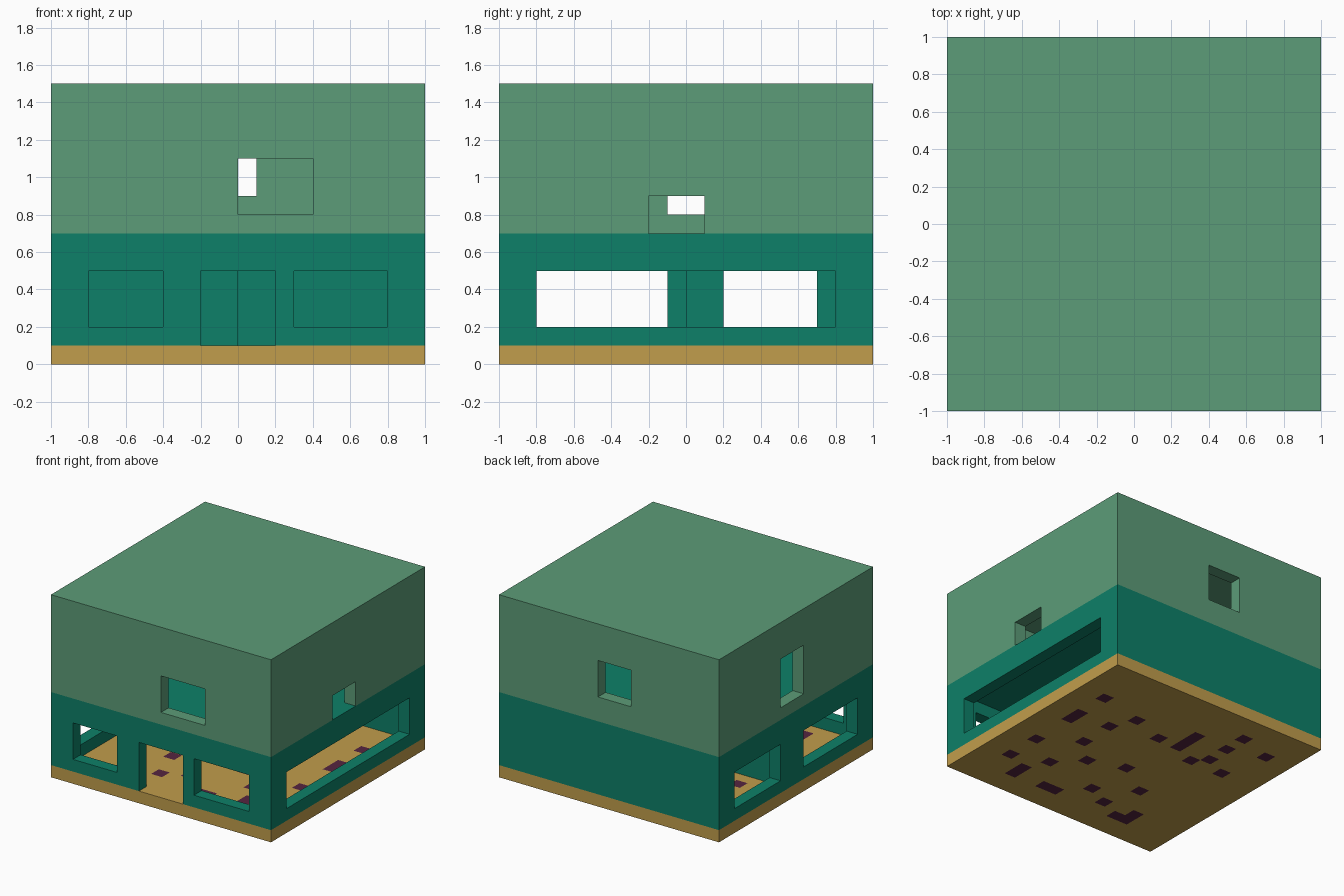
import bpy
import bmesh

cube = bpy.data.objects.get("Cube")
if cube:
    bpy.data.objects.remove(cube, do_unlink=True)


def linear(c):
    c /= 255
    return c / 12.92 if c <= 0.04045 else ((c + 0.055) / 1.055) ** 2.4


def material(name, rgb):
    m = bpy.data.materials.new(name)
    m.use_nodes = True
    col = tuple(linear(c) for c in rgb) + (1.0,)
    m.diffuse_color = col
    m.node_tree.nodes["Principled BSDF"].inputs["Base Color"].default_value = col
    return m


SAGE = material("sage green", (92, 156, 120))
TEAL = material("teal", (13, 128, 104))
TAN = material("tan", (193, 157, 76))
PLUM = material("dark plum", (86, 37, 64))


def add_object(name, bm, *mats):
    mesh = bpy.data.meshes.new(name)
    bm.to_mesh(mesh)
    bm.free()
    for m in mats:
        mesh.materials.append(m)
    ob = bpy.data.objects.new(name, mesh)
    bpy.context.scene.collection.objects.link(ob)
    return ob


def box(name, x0, x1, y0, y1, z0, z1, *mats):
    bm = bmesh.new()
    bmesh.ops.create_cube(bm, size=1)
    for v in bm.verts:
        v.co = (x1 if v.co.x > 0 else x0,
                y1 if v.co.y > 0 else y0,
                z1 if v.co.z > 0 else z0)
    return add_object(name, bm, *mats)


def hollow(ob, cuts):
    """Cut each box out of the object, then bake the result."""
    cutters = []
    for c in cuts:
        cutter = box("cutter", *c)
        cutter.hide_render = True
        cutters.append(cutter)
        mod = ob.modifiers.new("cut", 'BOOLEAN')
        mod.operation = 'DIFFERENCE'
        mod.solver = 'EXACT'
        mod.object = cutter
    deps = bpy.context.evaluated_depsgraph_get()
    deps.update()
    mesh = bpy.data.meshes.new_from_object(ob.evaluated_get(deps))
    ob.modifiers.clear()
    ob.data = mesh
    for cutter in cutters:
        bpy.data.objects.remove(cutter, do_unlink=True)


# Openings that pass through one outer wall (walls are 0.1 thick)
def front(a, b, z0, z1):
    return (a, b, -1.1, -0.85, z0, z1)


def back(a, b, z0, z1):
    return (a, b, 0.85, 1.1, z0, z1)


def left(a, b, z0, z1):
    return (0.85, 1.1, a, b, z0, z1)


def right(a, b, z0, z1):
    return (-1.1, -0.85, a, b, z0, z1)


# Ground slab: a 20 x 20 grid of tiles, some of them plum
spots = {(.75, .55), (.75, .15), (.75, .25), (.45, .25), (.35, .45),
         (.75, -.25), (.45, -.05), (.05, .35), (-.15, .35), (-.15, .45),
         (-.15, .55), (-.45, .75), (-.45, .55), (-.75, .65), (-.45, .35),
         (-.35, .25), (-.65, .25), (.75, -.55), (.45, -.45), (.55, -.75),
         (.55, -.65), (.25, -.25), (-.05, -.15), (.15, -.75), (.25, -.75),
         (-.05, -.55), (-.25, -.65), (-.35, -.35), (-.45, -.75),
         (-.55, -.75), (-.55, -.65)}
tiles = {(round(x * 100), round(y * 100)) for x, y in spots}
bm = bmesh.new()
bmesh.ops.create_grid(bm, x_segments=20, y_segments=20, size=1)
for v in bm.verts:
    v.co.z = 0.1
for f in bm.faces:
    c = f.calc_center_median()
    f.material_index = int((round(c.x * 100), round(c.y * 100)) in tiles)
slab = add_object("ground_slab", bm, TAN, PLUM)
thick = slab.modifiers.new("thickness", 'SOLIDIFY')
thick.thickness = 0.1
thick.offset = -1

# Ground storey: main L-shaped room and a back corner room
ground = box("ground_storey", -1, 1, -1, 1, 0.1, 0.7, TEAL)
hollow(ground, [
    (-0.9, 0.9, -0.9, 0.0, 0.0, 0.6),     # main room, front part
    (0.0, 0.9, -0.5, 0.9, 0.0, 0.6),      # main room, side part
    (-0.9, -0.1, 0.1, 0.9, 0.0, 0.6),     # corner room
    (-0.15, 0.05, 0.2, 0.7, 0.0, 0.5),    # inner doorway
    front(-0.2, 0.2, 0.0, 0.5),           # front doorway
    front(-0.8, -0.4, 0.2, 0.5),
    front(0.3, 0.8, 0.2, 0.5),
    left(-0.8, 0.8, 0.2, 0.5),
    right(0.2, 0.8, 0.2, 0.5),
    right(-0.8, -0.1, 0.2, 0.5),
])

# Upper storey with flat roof, one open room
upper = box("upper_storey", -1, 1, -1, 1, 0.7, 1.5, SAGE)
hollow(upper, [
    (-0.9, 0.9, -0.9, 0.9, 0.6, 1.4),
    front(0.0, 0.4, 0.8, 1.1),
    back(-0.2, 0.1, 0.9, 1.2),
    left(-0.2, 0.1, 0.6, 0.9),
    right(-0.1, 0.2, 0.8, 1.2),
])
